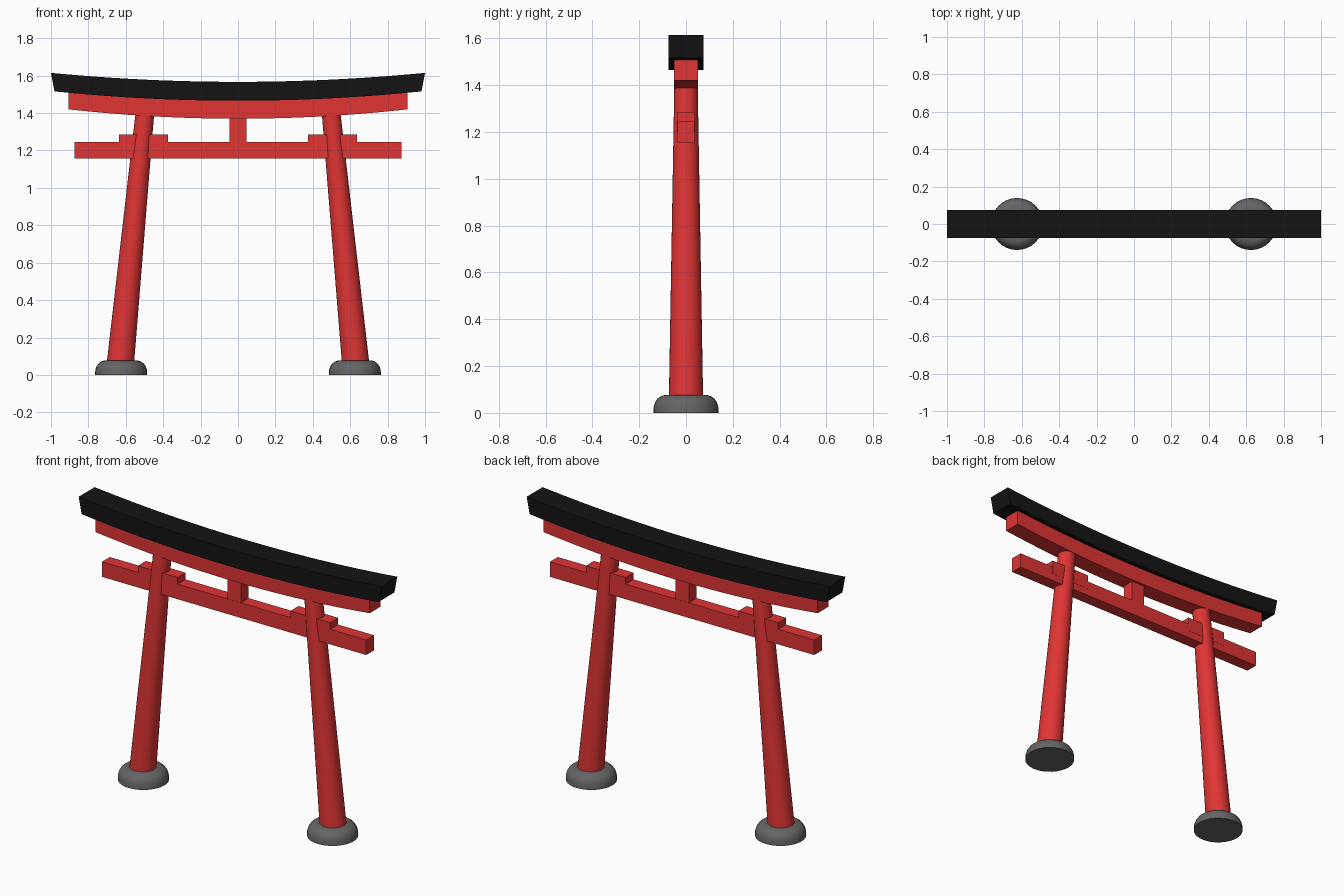
import bpy, bmesh, math

if "Cube" in bpy.data.objects:
    bpy.data.objects.remove(bpy.data.objects["Cube"])


def material(name, rgb):
    m = bpy.data.materials.new(name)
    m.diffuse_color = (*rgb, 1)
    m.use_nodes = True
    m.node_tree.nodes["Principled BSDF"].inputs["Base Color"].default_value = m.diffuse_color
    return m


RED = material("red_paint", (0.75, 0.035, 0.035))
BLACK = material("black_paint", (0.007, 0.007, 0.007))
STONE = material("dark_stone", (0.13, 0.13, 0.13))


def finish(name, bm, mat):
    bmesh.ops.recalc_face_normals(bm, faces=bm.faces[:])
    me = bpy.data.meshes.new(name)
    bm.to_mesh(me)
    bm.free()
    me.materials.append(mat)
    me.shade_smooth()
    me.set_sharp_from_angle(angle=math.radians(35))
    ob = bpy.data.objects.new(name, me)
    bpy.context.collection.objects.link(ob)
    return ob


def loft(name, sections, mat):
    """Skin a list of closed point loops and cap both ends."""
    bm = bmesh.new()
    rings = [[bm.verts.new(p) for p in s] for s in sections]
    n = len(rings[0])
    for a, b in zip(rings, rings[1:]):
        for i in range(n):
            j = (i + 1) % n
            bm.faces.new((a[i], a[j], b[j], b[i]))
    bm.faces.new(rings[0])
    bm.faces.new(rings[-1])
    return finish(name, bm, mat)


def block(name, x0, x1, z0, z1, depth, mat=RED):
    def end(x):
        return [(x, -depth, z0), (x, depth, z0), (x, depth, z1), (x, -depth, z1)]
    return loft(name, [end(x0), end(x1)], mat)


def curved_beam(name, top, bottom, depth, mat, steps=24):
    """top and bottom are (half length, middle height, end rise)."""
    sections = []
    for i in range(steps + 1):
        t = 2 * i / steps - 1
        xt, zt = top[0] * t, top[1] + top[2] * t * t
        xb, zb = bottom[0] * t, bottom[1] + bottom[2] * t * t
        sections.append([(xb, -depth, zb), (xb, depth, zb),
                         (xt, depth, zt), (xt, -depth, zt)])
    return loft(name, sections, mat)


def round_part(name, rings, mat, sides=32):
    """rings are (centre x, height, radius)."""
    angles = [2 * math.pi * i / sides for i in range(sides)]
    return loft(name, [[(x + r * math.cos(a), r * math.sin(a), z) for a in angles]
                       for x, z, r in rings], mat)


# Curved top beams
curved_beam("top_beam", (1.0, 1.567, 0.048), (0.981, 1.466, 0.05), 0.075, BLACK)
curved_beam("under_beam", (0.906, 1.472, 0.04), (0.906, 1.37, 0.05), 0.051, RED)

# Straight tie beam and middle strut
block("tie_beam", -0.873, 0.873, 1.156, 1.246, 0.037)
block("middle_strut", -0.045, 0.045, 1.23, 1.39, 0.036)

# Leaning legs, wedges and stone feet
for side, s in (("left", -1), ("right", 1)):
    round_part(side + "_leg", [(s * 0.631, 0.04, 0.0735), (s * 0.498, 1.4, 0.05)], RED)
    block(side + "_wedge", *sorted((s * 0.373, s * 0.635)), 1.2, 1.286, 0.038)
    foot = [(0, 0.139), (0.025, 0.138), (0.045, 0.132), (0.06, 0.122),
            (0.071, 0.108), (0.077, 0.09)]
    round_part(side + "_foot", [(s * 0.625, z, r) for z, r in foot], STONE)
